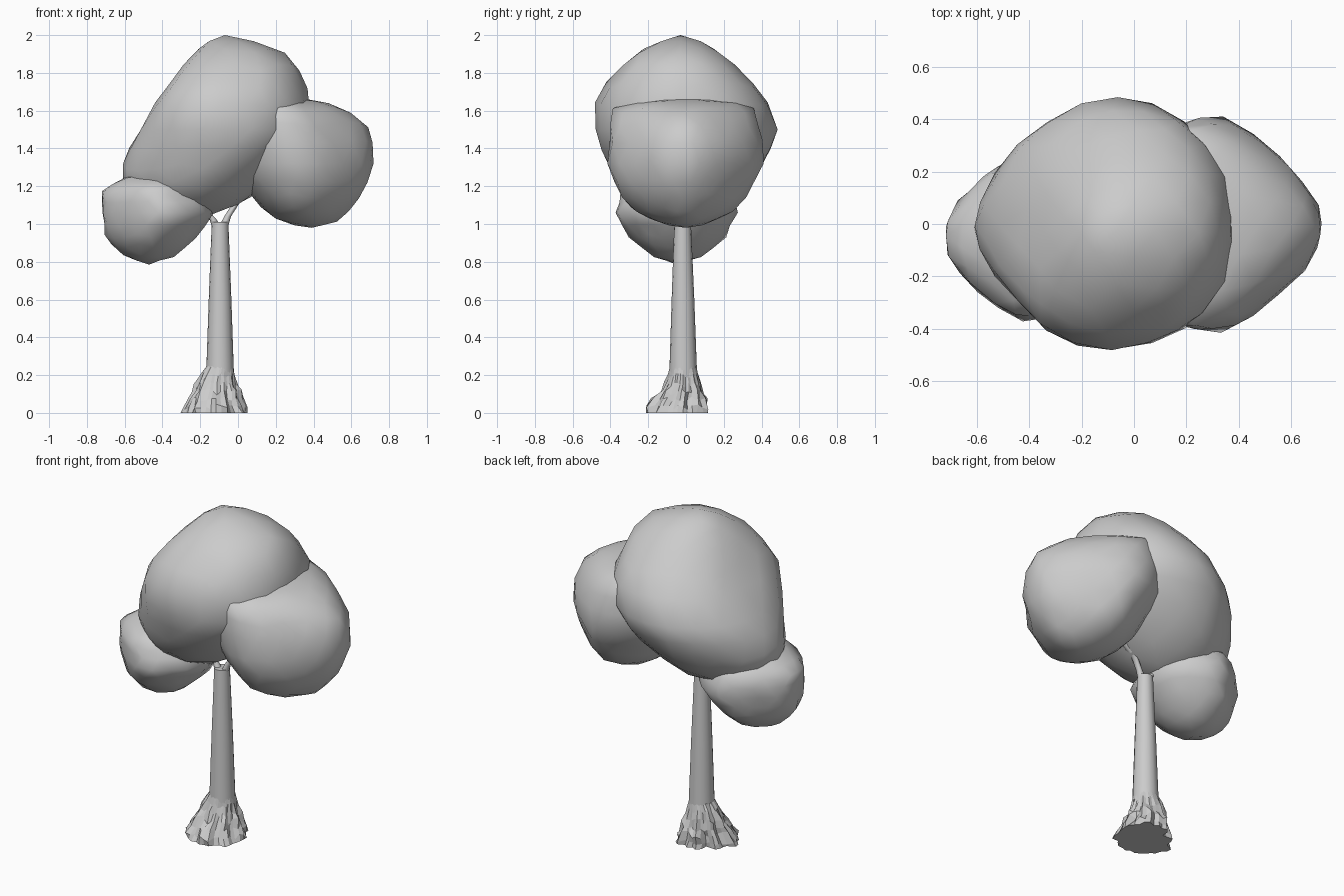
import bpy, bmesh, math, random

if "Cube" in bpy.data.objects:
    bpy.data.objects.remove(bpy.data.objects["Cube"])

random.seed(4)


def finish(name, bm, smooth=True):
    bmesh.ops.recalc_face_normals(bm, faces=bm.faces)
    mesh = bpy.data.meshes.new(name)
    bm.to_mesh(mesh)
    bm.free()
    for p in mesh.polygons:
        p.use_smooth = smooth
    obj = bpy.data.objects.new(name, mesh)
    bpy.context.collection.objects.link(obj)
    return obj


def foliage(name, rows, shape, jitter=0.008):
    """Icosphere whose latitudes follow rows of (z, xmin, xmax, ymin, ymax);
    shape(cx, cy, z) adjusts the unit outline of each row."""
    bm = bmesh.new()
    bmesh.ops.create_icosphere(bm, subdivisions=3, radius=1)
    for v in bm.verts:
        z = max(-1, min(1, v.co.z))
        t = math.acos(z) / math.pi * (len(rows) - 1)
        i = min(int(t), len(rows) - 2)
        h, x0, x1, y0, y1 = [a + (b - a) * (t - i) for a, b in zip(rows[i], rows[i + 1])]
        r = math.hypot(v.co.x, v.co.y)
        cx, cy = shape(v.co.x / r, v.co.y / r, h) if r > 1e-4 else (0, 0)
        v.co = ((x0 + x1) / 2 + cx * (x1 - x0) / 2,
                (y0 + y1) / 2 + cy * (y1 - y0) / 2, h)
        if abs(z) < 0.95:
            v.co.x += random.uniform(-jitter, jitter)
            v.co.y += random.uniform(-jitter, jitter)
    return finish(name, bm)


def main_shape(cx, cy, z):
    # Fuller front left shoulder above, slightly tapered left end below
    if cx < 0 and cy < 0:
        f = 1 + 0.38 * max(0, min(1, (z - 1.45) / 0.25)) * cx * cy
        cx, cy = cx * f, cy * f
    if cx < 0:
        cy *= 1 + 0.2 * max(0, min(1, (1.5 - z) / 0.2)) * cx
    return cx, cy


def right_shape(cx, cy, z):
    return cx, cy * (1 - 0.38 * max(0, cx))


def left_shape(cx, cy, z):
    return cx, cy * (1 + 0.35 * min(0, cx))


def loft(name, rings, smooth=True):
    """Bridge equal-length rings of points and cap both ends."""
    bm = bmesh.new()
    loops = [[bm.verts.new(p) for p in ring] for ring in rings]
    n = len(loops[0])
    for a, b in zip(loops, loops[1:]):
        for k in range(n):
            bm.faces.new((a[k], a[(k + 1) % n], b[(k + 1) % n], b[k]))
    bm.faces.new(loops[0])
    bm.faces.new(loops[-1])
    obj = finish(name, bm, smooth)
    for p in obj.data.polygons:
        if len(p.vertices) == n:
            p.use_smooth = False
    return obj


def tube(name, path, sides):
    """Horizontal rings along (x, y, z, radius)."""
    angles = [2 * math.pi * k / sides for k in range(sides)]
    return loft(name, [[(x + r * math.cos(a), y + r * math.sin(a), z) for a in angles]
                       for x, y, z, r in path])


# Crown masses
foliage("main_foliage", [
    (2.0, -0.07, -0.07, -0.03, -0.03),
    (1.96, -0.18, 0.12, -0.16, 0.11),
    (1.89, -0.24, 0.28, -0.28, 0.22),
    (1.78, -0.32, 0.34, -0.38, 0.32),
    (1.66, -0.41, 0.385, -0.46, 0.43),
    (1.5, -0.52, 0.385, -0.485, 0.485),
    (1.38, -0.59, 0.33, -0.45, 0.45),
    (1.25, -0.615, 0.20, -0.39, 0.38),
    (1.15, -0.58, 0.07, -0.33, 0.29),
    (1.07, -0.45, -0.05, -0.20, 0.17),
    (1.02, -0.22, -0.22, -0.03, -0.03)], main_shape)
foliage("right_foliage", [
    (1.67, 0.22, 0.22, 0.0, 0.0),
    (1.66, 0.05, 0.42, -0.26, 0.26),
    (1.61, -0.06, 0.57, -0.39, 0.37),
    (1.49, -0.10, 0.71, -0.415, 0.405),
    (1.32, -0.05, 0.72, -0.415, 0.405),
    (1.18, 0.05, 0.685, -0.38, 0.34),
    (1.07, 0.14, 0.59, -0.28, 0.26),
    (1.0, 0.25, 0.50, -0.15, 0.14),
    (0.98, 0.39, 0.39, 0.0, 0.0)], right_shape)
foliage("left_foliage", [
    (1.27, -0.43, -0.43, -0.05, -0.05),
    (1.25, -0.61, -0.25, -0.25, 0.16),
    (1.17, -0.725, -0.18, -0.35, 0.25),
    (1.06, -0.725, -0.12, -0.37, 0.27),
    (0.93, -0.70, -0.22, -0.30, 0.21),
    (0.83, -0.61, -0.33, -0.19, 0.10),
    (0.785, -0.47, -0.47, -0.05, -0.05)], left_shape)

# Trunk
tube("trunk", [(-0.095, -0.015, 0.02, 0.08), (-0.095, -0.015, 0.25, 0.072),
               (-0.095, -0.016, 0.6, 0.06), (-0.095, -0.018, 1.01, 0.044)], 16)

# Thin forked branches reaching into the crown
tube("left_branch", [(-0.115, -0.02, 0.99, 0.024), (-0.135, -0.02, 1.03, 0.017),
                     (-0.18, -0.03, 1.08, 0.014), (-0.27, -0.05, 1.2, 0.01)], 8)
tube("right_branch", [(-0.075, -0.02, 0.99, 0.024), (-0.055, -0.02, 1.04, 0.018),
                      (-0.01, -0.01, 1.11, 0.018), (0.08, 0.0, 1.16, 0.018),
                      (0.2, 0.0, 1.22, 0.014)], 8)

# Gnarled root flare: lumpy ridges that fade out up the trunk
sides = 36
ridge = [random.uniform(-1, 1) for _ in range(sides)]
rings = []
for z, x0, x1, y0, y1, rough in [
        (0.0, -0.29, 0.06, -0.215, 0.125, 0.14), (0.03, -0.28, 0.045, -0.205, 0.12, 0.15),
        (0.07, -0.26, 0.025, -0.175, 0.11, 0.16), (0.11, -0.235, 0.01, -0.14, 0.095, 0.15),
        (0.15, -0.22, 0.0, -0.115, 0.08, 0.13), (0.2, -0.195, -0.015, -0.095, 0.065, 0.08),
        (0.25, -0.164, -0.026, -0.084, 0.054, 0.0)]:
    ring = []
    for k in range(sides):
        a = 2 * math.pi * k / sides
        s = 1 + rough * (0.5 * math.sin(8 * a + 9 * z) + 0.4 * ridge[k]
                         + random.uniform(-0.6, 0.6)) - rough * 0.25
        # the back left is less spread
        s -= 0.4 * max(0, 1 - z / 0.2) * max(0, -math.cos(a)) * max(0, math.sin(a))
        zz = max(z + random.uniform(-0.017, 0.017), 0.012) if 0 < z < 0.25 else z
        ring.append(((x0 + x1) / 2 + (x1 - x0) / 2 * s * math.cos(a),
                     (y0 + y1) / 2 + (y1 - y0) / 2 * s * math.sin(a), zz))
    rings.append(ring)
loft("roots", rings, smooth=False)
